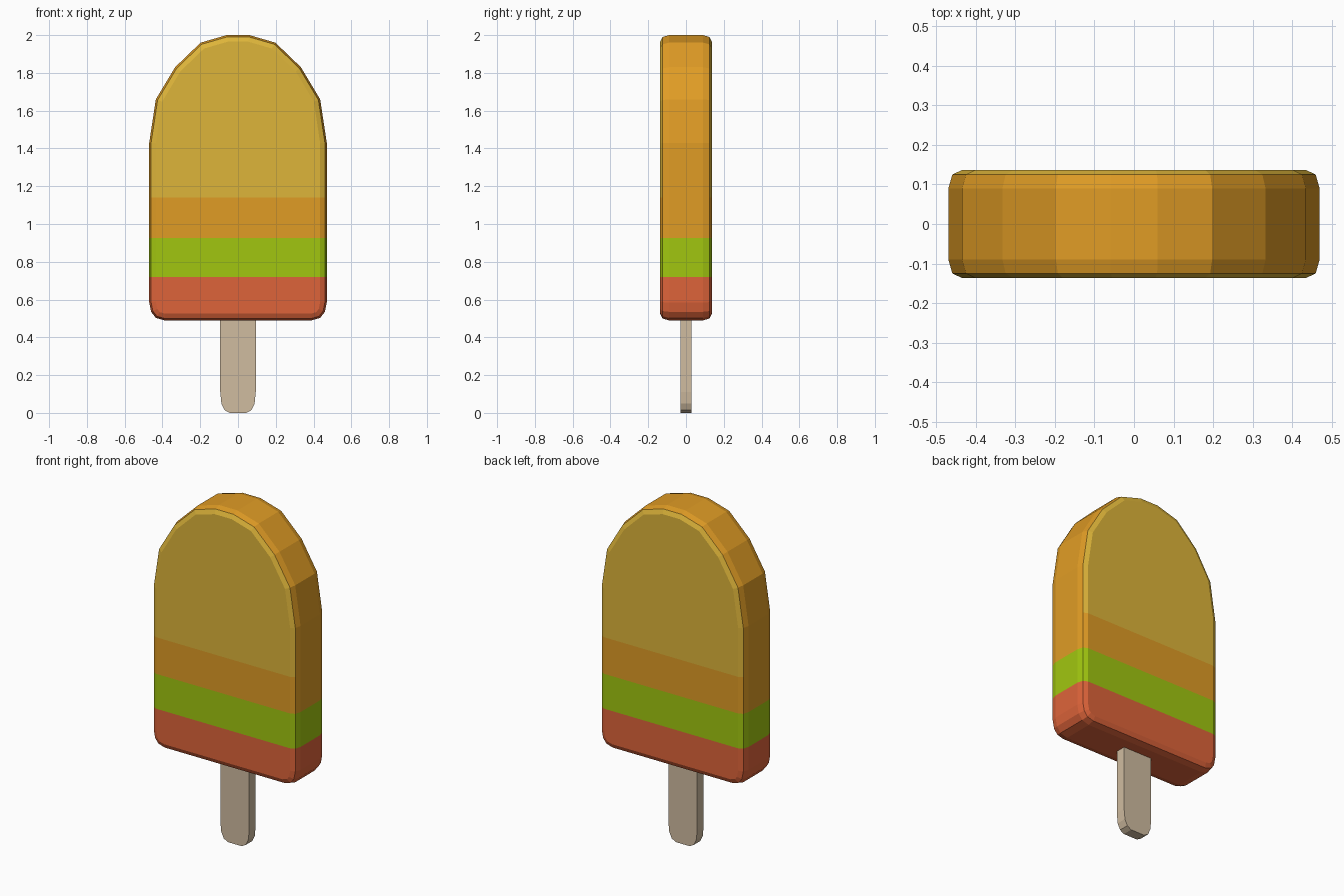
import bpy, bmesh
from mathutils import Vector

if "Cube" in bpy.data.objects:
    bpy.data.objects.remove(bpy.data.objects["Cube"])


def material(name, rgb):
    lin = [(c / 255 / 12.92) if c < 10 else ((c / 255 + 0.055) / 1.055) ** 2.4 for c in rgb]
    m = bpy.data.materials.new(name)
    m.diffuse_color = (*lin, 1)
    m.use_nodes = True
    m.node_tree.nodes["Principled BSDF"].inputs["Base Color"].default_value = m.diffuse_color
    return m


RED = material("red ice", (222, 100, 58))
GREEN = material("green ice", (161, 198, 16))
ORANGE = material("orange ice", (224, 156, 37))
YELLOW = material("yellow ice", (222, 181, 58))
WOOD = material("pale wood", (208, 188, 160))


def mirrored(half):
    """Closed outline from its right half, listed bottom to top."""
    return [Vector(p) for p in half] + [Vector((-x, z)) for x, z in reversed(half)]


def inset(pts, d):
    """Move every edge of a counter-clockwise outline inward by d."""
    out = []
    for i, p in enumerate(pts):
        a = (p - pts[i - 1]).normalized()
        b = (pts[(i + 1) % len(pts)] - p).normalized()
        na, nb = Vector((-a.y, a.x)), Vector((-b.y, b.x))
        out.append(p + (na + nb) * d / (1 + na.dot(nb)))
    return out


def slab(name, outline, steps, mats):
    """Loft the outline front to back through (inset, y) steps and cap it."""
    bm = bmesh.new()
    rings = [[bm.verts.new((p.x, y, p.y)) for p in inset(outline, d)] for d, y in steps]
    n = len(outline)
    for r0, r1 in zip(rings, rings[1:]):
        for i in range(n):
            j = (i + 1) % n
            bm.faces.new((r0[i], r0[j], r1[j], r1[i]))
    bm.faces.new(rings[0])
    bm.faces.new(rings[-1])
    bmesh.ops.recalc_face_normals(bm, faces=bm.faces)
    me = bpy.data.meshes.new(name)
    ob = bpy.data.objects.new(name, me)
    bpy.context.collection.objects.link(ob)
    for m in mats:
        me.materials.append(m)
    return bm, me


# Ice body with a two-step rounded rim
body = mirrored([(0.39, 0.49), (0.435, 0.503), (0.46, 0.535), (0.47, 0.585), (0.47, 1.43),
                 (0.435, 1.66), (0.333, 1.83), (0.198, 1.96), (0.06, 2.0)])
rim = [(0.035, -0.137), (0.01, -0.125), (0, -0.09)]
bm, me = slab("ice_body", body, rim + [(d, -y) for d, y in reversed(rim)],
              [RED, GREEN, ORANGE, YELLOW])

# Stripes: cut at each height, colour by height; yellow only on front and back
CUTS = (0.72, 0.925, 1.14)
for z in CUTS:
    bmesh.ops.bisect_plane(bm, geom=bm.verts[:] + bm.edges[:] + bm.faces[:],
                           plane_co=(0, 0, z), plane_no=(0, 0, 1))
bm.normal_update()
for f in bm.faces:
    band = sum(f.calc_center_bounds().z > z for z in CUTS)
    if band == 3 and abs(f.normal.y) < 0.6:
        band = 2
    f.material_index = band
bm.to_mesh(me)
bm.free()

# Wooden stick, its top hidden inside the ice
stick = mirrored([(0.045, 0.0), (0.072, 0.015), (0.088, 0.05), (0.094, 0.11), (0.094, 0.6)])
bm, me = slab("stick", stick, [(0, -0.03), (0, 0.03)], [WOOD])
bm.to_mesh(me)
bm.free()
